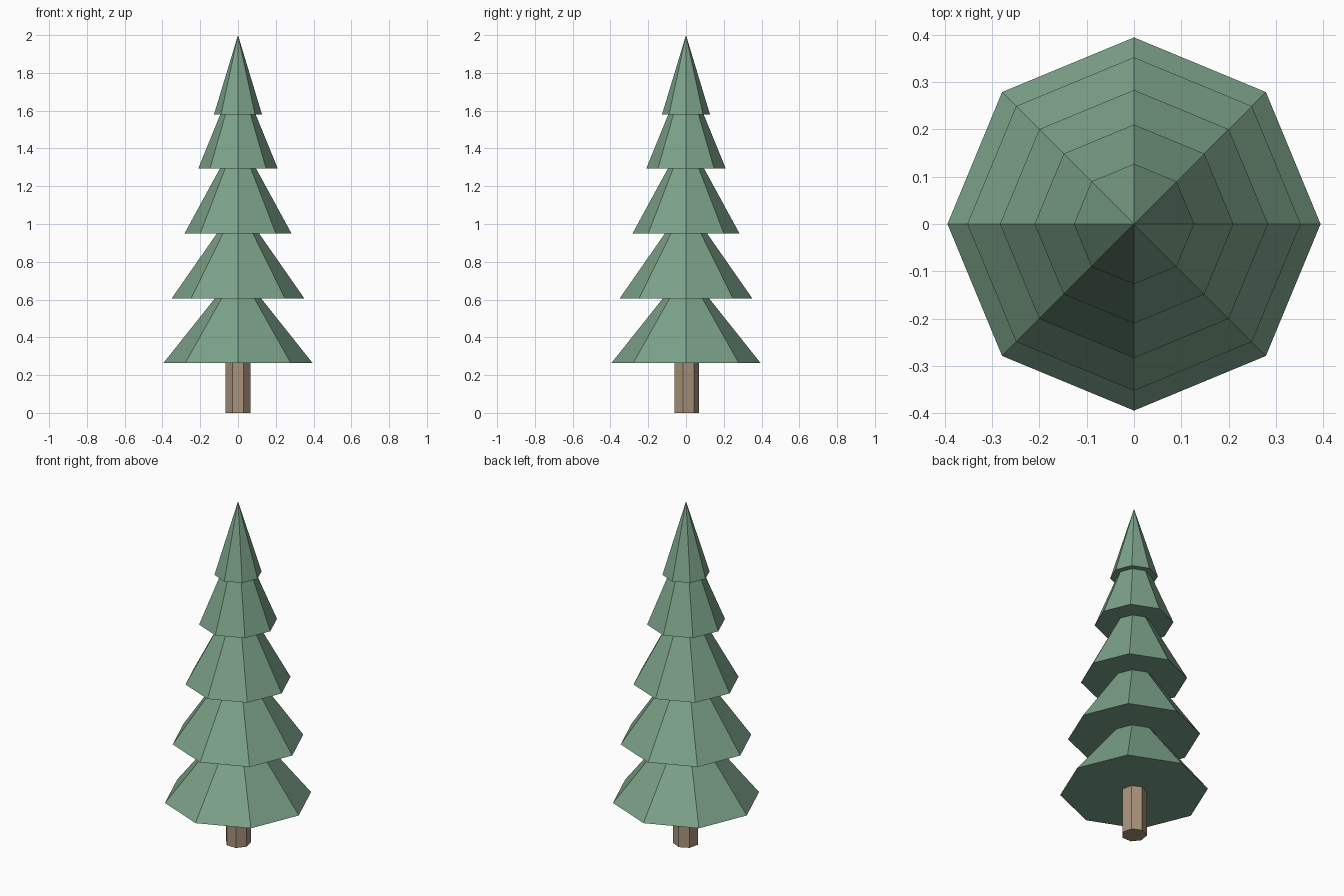
import bpy

cube = bpy.data.objects.get("Cube")
if cube:
    bpy.data.objects.remove(cube, do_unlink=True)


def make_material(name, rgb):
    mat = bpy.data.materials.new(name)
    mat.use_nodes = True
    colour = (*rgb, 1.0)
    mat.diffuse_color = colour
    mat.node_tree.nodes["Principled BSDF"].inputs["Base Color"].default_value = colour
    return mat


def finish(name, mat):
    obj = bpy.context.object
    obj.name = obj.data.name = name
    obj.data.materials.append(mat)


green = make_material("needle green", (0.20, 0.36, 0.25))
brown = make_material("bark brown", (0.40, 0.29, 0.20))

# Seven-sided trunk, reaching a little into the lowest tier
trunk_height = 0.3
bpy.ops.mesh.primitive_cylinder_add(
    vertices=7, radius=0.068, depth=trunk_height, location=(0, 0, trunk_height / 2))
finish("trunk", brown)

# Overlapping eight-sided foliage cones, bottom to top: base height, radius, tip height
tiers = [
    (0.265, 0.394, 0.76),
    (0.605, 0.352, 1.11),
    (0.95, 0.283, 1.47),
    (1.295, 0.21, 1.81),
    (1.58, 0.127, 2.0),
]
for number, (base, radius, tip) in enumerate(tiers, 1):
    bpy.ops.mesh.primitive_cone_add(
        vertices=8, radius1=radius, radius2=0, depth=tip - base,
        location=(0, 0, (base + tip) / 2))
    finish(f"foliage_tier_{number}", green)
